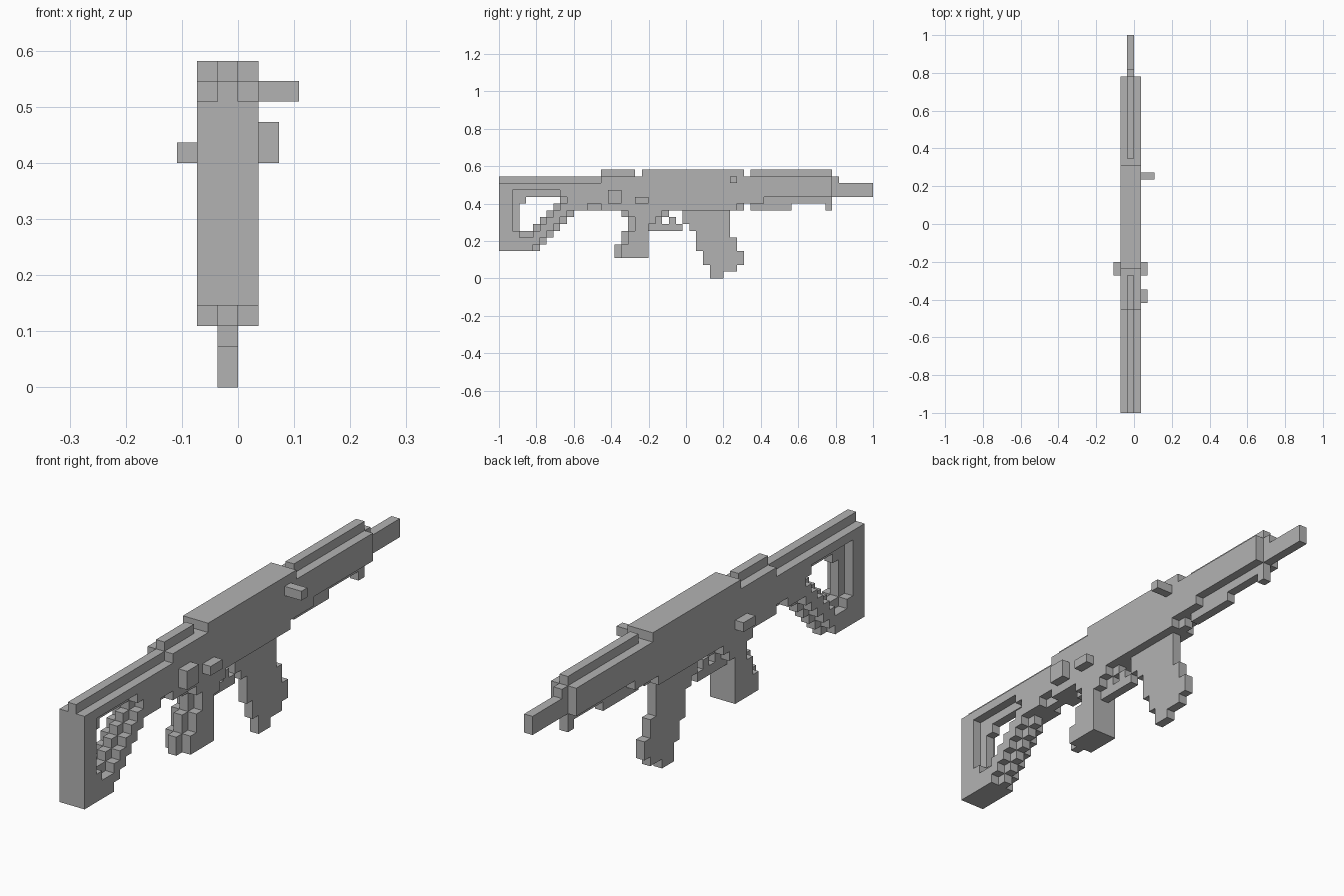
import bpy, bmesh
from mathutils import Vector

cube = bpy.data.objects.get("Cube")
if cube:
    bpy.data.objects.remove(cube, do_unlink=True)

UNIT = 2 / 55            # edge of one block
HALF_LENGTH = 27.5       # blocks from the middle to either end
CORE, SHELL, FULL = [-1], [-2, 0], [-2, -1, 0]   # block columns across the width

metal = bpy.data.materials.new("plain grey")
metal.use_nodes = True
grey = (0.45, 0.45, 0.45, 1)
metal.diffuse_color = grey
metal.node_tree.nodes["Principled BSDF"].inputs["Base Color"].default_value = grey

parts = {}


def fill(name, columns, *boxes):
    """Add blocks to a part; each box is (rear, front, bottom, top)."""
    cells = parts.setdefault(name, set())
    for rear, front, bottom, top in boxes:
        for x in columns:
            for y in range(rear, front):
                for z in range(bottom, top):
                    cells.add((x, y, z))


# Open shoulder stock with a stepped lower strut, core wider than its cheeks
fill("stock", CORE, (0, 3, 4, 15), (3, 5, 4, 7), (3, 10, 12, 15), (3, 4, 11, 12))
fill("stock", SHELL, (0, 2, 4, 14), (2, 3, 4, 7), (3, 5, 4, 6),
     (2, 9, 13, 14), (9, 10, 12, 14))
for step in range(5, 10):
    fill("stock", CORE, (step, step + 1, step - 1, step + 3))
    fill("stock", SHELL, (step, step + 1, step, step + 2))

# Receiver with rear sight rail and full width top cover
fill("receiver", CORE, (10, 11, 9, 15), (11, 36, 10, 15), (15, 20, 15, 16))
fill("receiver", SHELL, (10, 13, 10, 14), (13, 15, 11, 14),
     (15, 35, 10, 15), (35, 36, 11, 15))
fill("receiver", FULL, (21, 36, 15, 16))

# Handguard with top rail and lower ribs
fill("handguard", CORE, (36, 49, 11, 15), (37, 49, 15, 16),
     (37, 43, 10, 11), (48, 49, 10, 11))
fill("handguard", SHELL, (36, 39, 11, 15), (39, 49, 12, 15))

# Barrel and its collar
fill("barrel", CORE, (49, 50, 12, 15), (50, 55, 12, 14))

# Pistol grip, its cheeks set one block forward of the core
for rear, front, bottom, top in ((17, 22, 3, 5), (18, 22, 5, 7), (19, 22, 7, 8),
                                 (19, 23, 8, 9), (18, 24, 9, 10)):
    fill("grip", CORE, (rear, front, bottom, top))
    fill("grip", SHELL, (rear + 1, front, bottom, top))

# Trigger and guard
fill("trigger_guard", CORE, (22, 27, 7, 8), (22, 24, 8, 9))
fill("trigger", CORE, (24, 25, 9, 10), (25, 26, 8, 9))

# Curved magazine
fill("magazine", CORE, (27, 34, 8, 10), (28, 34, 7, 8), (29, 34, 6, 7),
     (29, 35, 4, 6), (30, 36, 2, 4), (31, 35, 1, 2), (31, 33, 0, 1))

# Side controls
fill("selector", [1], (16, 18, 11, 13))
fill("left_catch", [1], (20, 22, 11, 12))
fill("right_catch", [-3], (20, 22, 11, 12))
fill("charging_handle", [1, 2], (34, 35, 14, 15))

occupied = set().union(*parts.values())


def build(name, cells):
    """Turn blocks into a shell of outward faces merged into flat panels."""
    bm = bmesh.new()
    verts = {}
    for cell in sorted(cells):
        for axis in range(3):
            for side in (0, 1):
                neighbour = list(cell)
                neighbour[axis] += 2 * side - 1
                if tuple(neighbour) in occupied:
                    continue
                ring = []
                for a, b in ((0, 0), (1, 0), (1, 1), (0, 1)):
                    corner = list(cell)
                    corner[axis] += side
                    corner[(axis + 1) % 3] += a
                    corner[(axis + 2) % 3] += b
                    key = tuple(corner)
                    if key not in verts:
                        x, y, z = key
                        verts[key] = bm.verts.new(Vector((x, y - HALF_LENGTH, z)) * UNIT)
                    ring.append(verts[key])
                bm.faces.new(ring if side else ring[::-1])
    bmesh.ops.dissolve_limit(bm, angle_limit=0.01, verts=bm.verts[:], edges=bm.edges[:])
    mesh = bpy.data.meshes.new(name)
    bm.to_mesh(mesh)
    bm.free()
    mesh.materials.append(metal)
    bpy.context.collection.objects.link(bpy.data.objects.new(name, mesh))


for part_name, part_cells in parts.items():
    build(part_name, part_cells)
